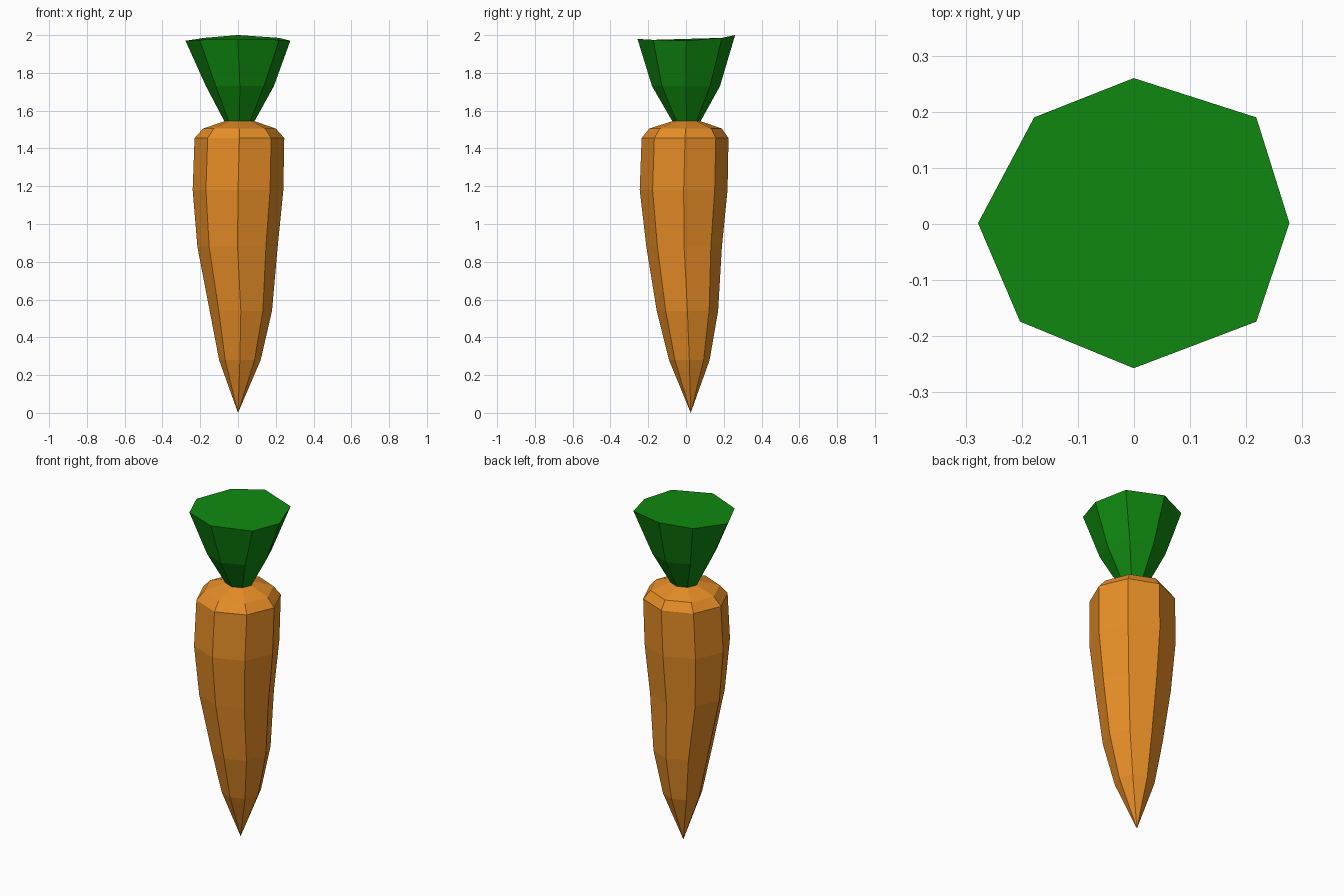
import bpy
import bmesh
from math import cos, sin, pi

SIDES = 8

default = bpy.data.objects.get("Cube")
if default:
    bpy.data.objects.remove(default, do_unlink=True)


def make_material(name, colour):
    material = bpy.data.materials.new(name)
    material.use_nodes = True
    material.diffuse_color = colour
    material.node_tree.nodes["Principled BSDF"].inputs["Base Color"].default_value = colour
    return material


def add_ring(bm, z, left, right, front, back):
    """Octagonal ring fitted to its extents in x and y."""
    center_x, radius_x = (left + right) / 2, (right - left) / 2
    center_y, radius_y = (front + back) / 2, (back - front) / 2
    angles = [2 * pi * i / SIDES for i in range(SIDES)]
    return [bm.verts.new((center_x + radius_x * cos(a), center_y + radius_y * sin(a), z))
            for a in angles]


def bridge(bm, lower, upper):
    for i in range(SIDES):
        j = (i + 1) % SIDES
        bm.faces.new((lower[i], lower[j], upper[j], upper[i]))


def loft(name, sections, material, tip=None, shape_top=None):
    """Skin a stack of rings, closing the bottom with a tip or a cap."""
    bm = bmesh.new()
    rings = [add_ring(bm, *section) for section in sections]
    for lower, upper in zip(rings, rings[1:]):
        bridge(bm, lower, upper)
    if tip:
        point = bm.verts.new(tip)
        for i in range(SIDES):
            bm.faces.new((point, rings[0][(i + 1) % SIDES], rings[0][i]))
    else:
        bm.faces.new(list(reversed(rings[0])))
    if shape_top:
        shape_top(rings[-1])
    bm.faces.new(rings[-1])
    bmesh.ops.recalc_face_normals(bm, faces=bm.faces)
    mesh = bpy.data.meshes.new(name)
    bm.to_mesh(mesh)
    bm.free()
    mesh.materials.append(material)
    obj = bpy.data.objects.new(name, mesh)
    bpy.context.collection.objects.link(obj)
    return obj


def uneven_rim(ring):
    """Lift the back of the leaf rim and push its corners outward."""
    for vert in ring:
        x, y = vert.co.x, vert.co.y
        if abs(x) > 0.1 and abs(y) > 0.1:
            vert.co.x = 0.218 if x > 0 else (-0.178 if y > 0 else -0.203)
            vert.co.y = 0.19 if y > 0 else -0.174
        vert.co.z += 0.45 * max(y, 0) ** 2 + 0.15 * min(y, 0) ** 2


orange = make_material("carrot orange", (0.80, 0.27, 0.02, 1))
green = make_material("leaf green", (0.005, 0.25, 0.005, 1))

# Root: tapering octagonal body with a rounded shoulder
loft("carrot_root", [
    (0.28, -0.10, 0.12, -0.09, 0.125),
    (0.54, -0.15, 0.18, -0.155, 0.17),
    (0.88, -0.215, 0.21, -0.21, 0.19),
    (1.18, -0.24, 0.24, -0.245, 0.22),
    (1.455, -0.23, 0.245, -0.235, 0.225),
    (1.505, -0.185, 0.2, -0.195, 0.19),
    (1.545, -0.07, 0.085, -0.07, 0.075),
], orange, tip=(0, 0.025, 0))

# Leaves: flared tuft with a tilted flat top
loft("leaf_tuft", [
    (1.54, -0.07, 0.085, -0.07, 0.075),
    (1.73, -0.17, 0.19, -0.18, 0.18),
    (1.97, -0.278, 0.277, -0.257, 0.26),
], green, shape_top=uneven_rim)
